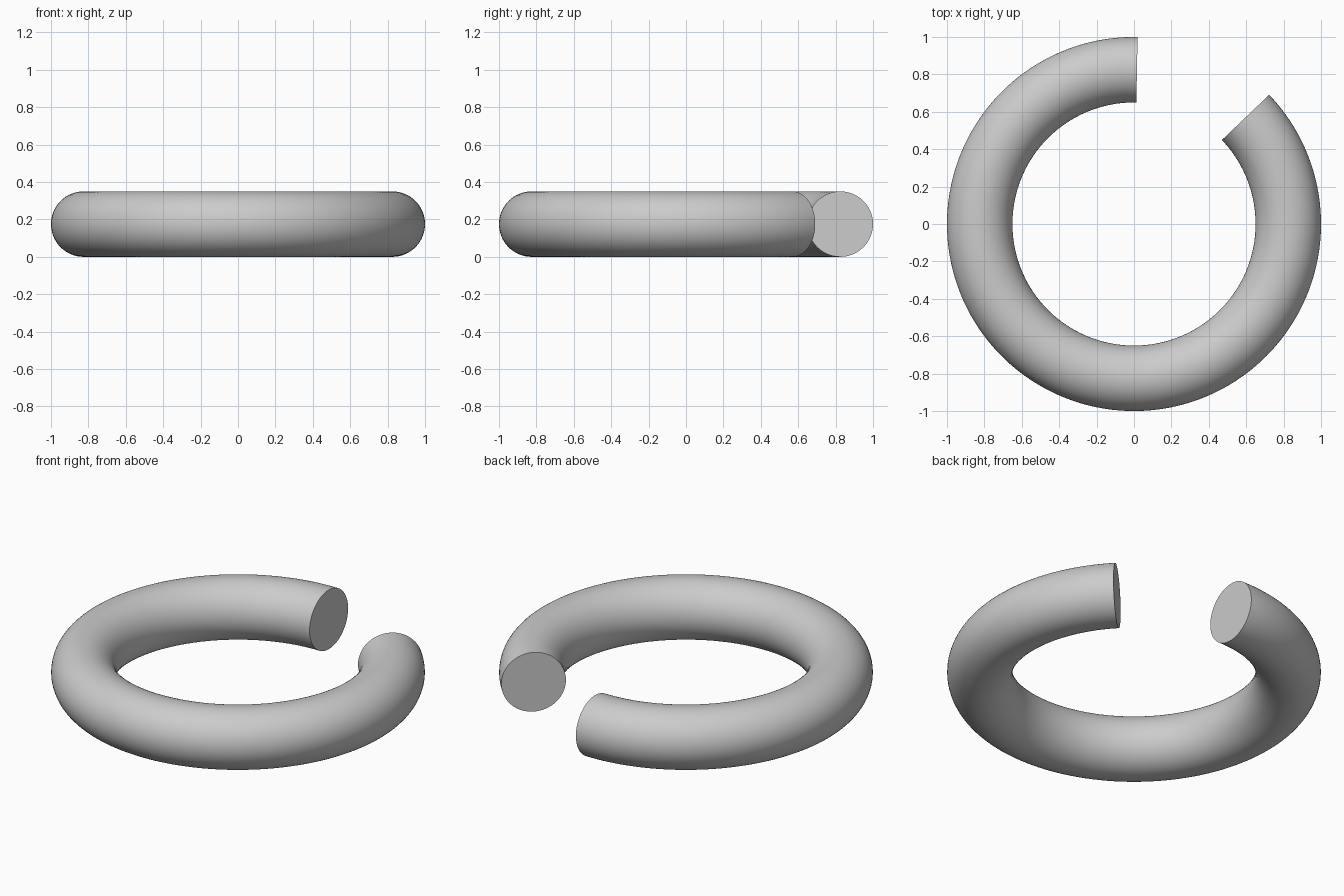
import bpy
import bmesh
from math import radians, cos, sin, pi
from mathutils import Matrix, Vector

cube = bpy.data.objects.get("Cube")
if cube:
    bpy.data.objects.remove(cube, do_unlink=True)

TUBE = 0.175                # radius of the round section
RING = 1.0 - TUBE           # radius of the ring's centre line
START, SWEEP = radians(88.9), radians(314.8)

# Plain grey material
grey = bpy.data.materials.new("plain grey")
grey.use_nodes = True
colour = (0.6, 0.6, 0.6, 1)
grey.diffuse_color = colour
grey.node_tree.nodes["Principled BSDF"].inputs["Base Color"].default_value = colour

# Round section standing at the first open end
bm = bmesh.new()
place = (Matrix.Rotation(START, 4, "Z")
         @ Matrix.Translation((RING, 0, TUBE))
         @ Matrix.Rotation(pi / 2, 4, "X"))
bmesh.ops.create_circle(bm, segments=64, radius=TUBE, matrix=place)

# Sweep the section around the ring, leaving the gap open
bmesh.ops.spin(bm, geom=bm.verts[:] + bm.edges[:], cent=(0, 0, 0),
               axis=(0, 0, 1), angle=SWEEP, steps=128)

# Flat caps on both ends
rims = [e for e in bm.edges if e.is_boundary]
bmesh.ops.holes_fill(bm, edges=rims, sides=0)
bmesh.ops.recalc_face_normals(bm, faces=bm.faces[:])

mesh = bpy.data.meshes.new("open_ring")
bm.to_mesh(mesh)
bm.free()
mesh.materials.append(grey)
ring = bpy.data.objects.new("open_ring", mesh)
bpy.context.collection.objects.link(ring)

# Smooth tube with sharp cap rims
bpy.ops.object.select_all(action="DESELECT")
ring.select_set(True)
bpy.context.view_layer.objects.active = ring
bpy.ops.object.shade_smooth_by_angle(angle=radians(40))
